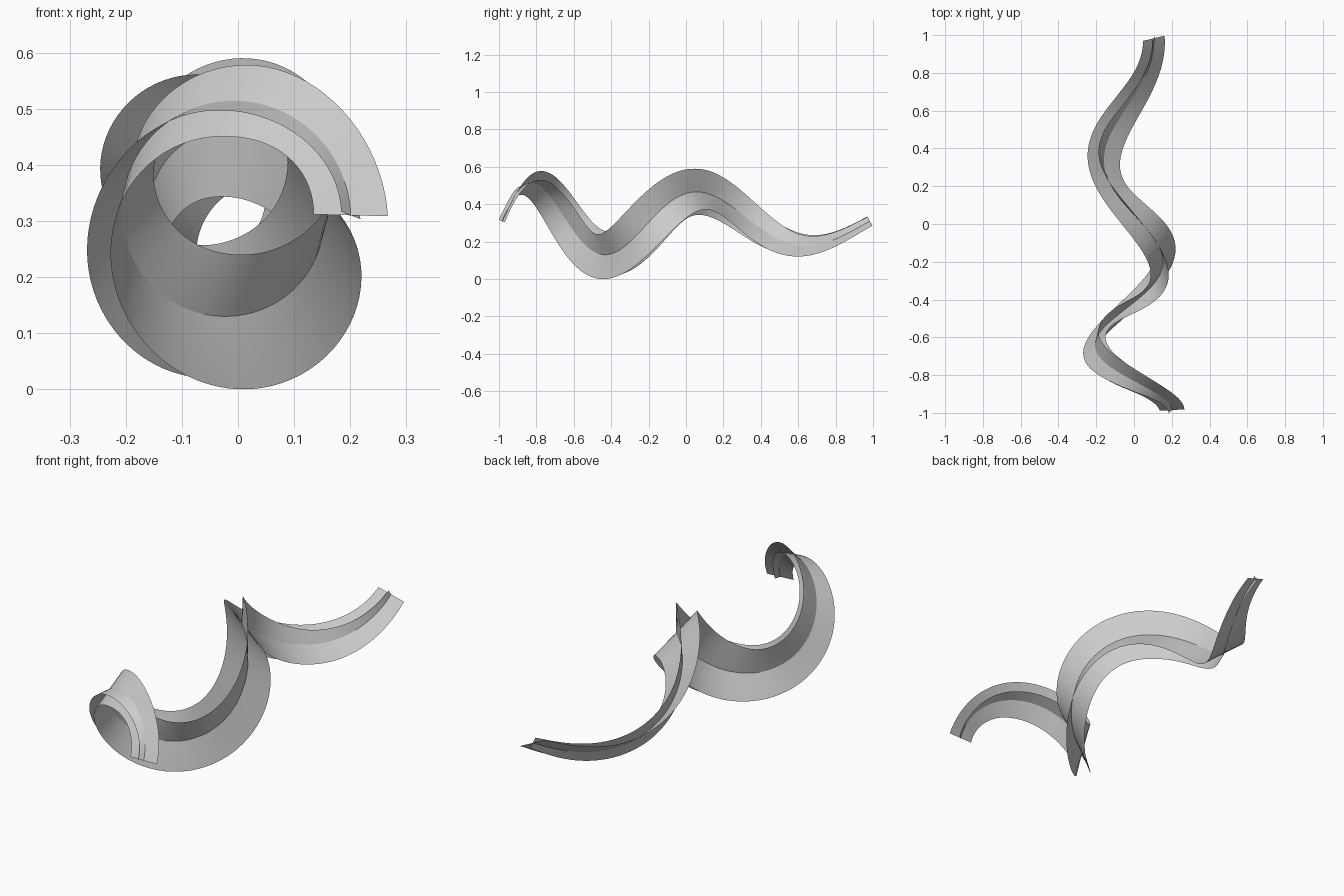
import bpy
import math
from mathutils import Vector

old_cube = bpy.data.objects.get("Cube")
if old_cube:
    bpy.data.objects.remove(old_cube, do_unlink=True)

# Single plain grey finish
grey = bpy.data.materials.new("plain grey")
grey.use_nodes = True
grey.diffuse_color = (0.6, 0.6, 0.6, 1)
grey.node_tree.nodes["Principled BSDF"].inputs["Base Color"].default_value = (0.6, 0.6, 0.6, 1)

# Half-width of each ribbon, one pair per quarter turn:
# (across, up) in thousandths of a unit
RIBBONS = {
    "first_ribbon": [(66, -4), (57, 64), (20, 103), (-28, 130), (-65, 120),
                     (-80, 95), (-85, 74), (-75, 57), (-57, 28)],
    "second_ribbon": [(17, -17), (55, 17), (61, 72), (48, 110), (30, 127),
                      (6, 123), (-28, 88), (-22, 52), (-6, 25)],
}
QUARTERS = 8
STEPS_PER_QUARTER = 20


def smooth_key(keys, t):
    """Catmull-Rom interpolation through the quarter-turn keys."""
    i = min(int(t), QUARTERS - 1)
    f = t - i
    a, b, c, d = [Vector(keys[min(max(k, 0), QUARTERS)]) for k in range(i - 1, i + 3)]
    curve = 2 * b + (c - a) * f + (2 * a - 5 * b + 4 * c - d) * f**2
    curve += (3 * b - a - 3 * c + d) * f**3
    return curve / 2000


def spine_frame(t):
    """Spine point of the tapering spiral, with untwisted across and up axes."""
    angle = t * math.pi / 2
    radius = 0.216 - 0.012 * t
    outward = Vector((math.cos(angle), 0, math.sin(angle)))
    around = Vector((-math.sin(angle), 0, math.cos(angle)))
    tangent = around * radius * math.pi / 2 + Vector((0, 0.15 + 0.024 * t, 0))
    sideways = outward.cross(tangent).normalized()
    across = outward * math.cos(angle) - sideways * math.sin(angle)
    up = outward * math.sin(angle) + sideways * math.cos(angle)
    centre = Vector((-0.015, -0.985 + 0.15 * t + 0.012 * t * t, 0.31))
    return centre + outward * radius, across, up


def build_ribbon(name, keys):
    """Sweep a straight strip, centred on the spine, along the spiral."""
    verts, faces = [], []
    count = QUARTERS * STEPS_PER_QUARTER
    for s in range(count + 1):
        t = s / STEPS_PER_QUARTER
        point, across, up = spine_frame(t)
        a, u = smooth_key(keys, t)
        half = across * a + up * u
        verts += [point - half, point, point + half]
    for s in range(count):
        for k in (s * 3, s * 3 + 1):
            faces.append((k, k + 1, k + 4, k + 3))
    mesh = bpy.data.meshes.new(name)
    mesh.from_pydata(verts, [], faces)
    mesh.materials.append(grey)
    mesh.shade_smooth()
    ribbon = bpy.data.objects.new(name, mesh)
    bpy.context.collection.objects.link(ribbon)


# Two ribbons crossing each other along the spiral spine
for ribbon_name, ribbon_keys in RIBBONS.items():
    build_ribbon(ribbon_name, ribbon_keys)
